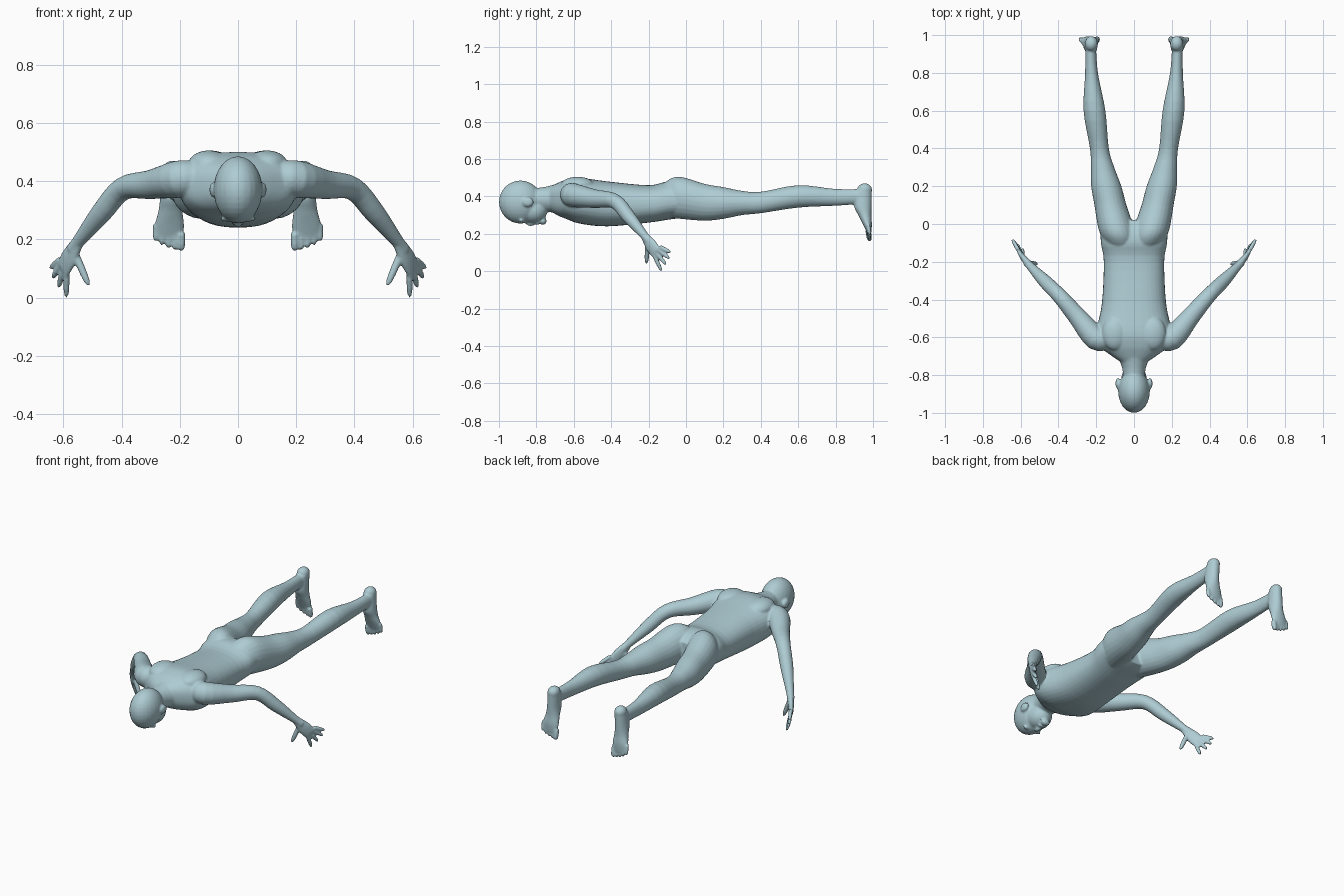
import bpy, bmesh, math
from mathutils import Vector, Matrix

cube = bpy.data.objects.get("Cube")
if cube:
    bpy.data.objects.remove(cube)

bm = bmesh.new()
X, Y, Z = Vector((1, 0, 0)), Vector((0, 1, 0)), Vector((0, 0, 1))


def spline(rows, steps=4):
    """Catmull-Rom interpolation through rows of numbers."""
    out = []
    for i in range(len(rows) - 1):
        before, start, end = rows[max(i - 1, 0)], rows[i], rows[i + 1]
        after = rows[min(i + 2, len(rows) - 1)]
        for k in range(steps):
            t = k / steps
            out.append([b + t / 2 * (c - a + t * (2*a - 5*b + 4*c - d + t * (3*(b - c) + d - a)))
                        for a, b, c, d in zip(before, start, end, after)])
    return out + [rows[-1]]


def loft(rows, wide, axis=None, mirror=1, power=2, segments=24):
    """Closed skin over rows of x, y, z, half width, half depth."""
    rows = spline(rows)
    rings = []
    for i, (x, y, z, width, depth) in enumerate(rows):
        following, previous = rows[min(i + 1, len(rows) - 1)], rows[max(i - 1, 0)]
        along = axis or (Vector(following[:3]) - Vector(previous[:3])).normalized()
        u = (wide - along * wide.dot(along)).normalized()
        v = along.cross(u)
        ring = []
        for k in range(segments):
            angle = math.tau * k / segments
            c, s = math.cos(angle), math.sin(angle)
            p = Vector((x, y, z)) + u * width * math.copysign(abs(c) ** (2 / power), c)
            p += v * depth * math.copysign(abs(s) ** (2 / power), s)
            ring.append(bm.verts.new((p.x * mirror, p.y, p.z)))
        rings.append(ring)
    for ring, other in zip(rings, rings[1:]):
        for k in range(segments):
            n = (k + 1) % segments
            bm.faces.new((ring[k], ring[n], other[n], other[k]))
    bm.faces.new(rings[0])
    bm.faces.new(rings[-1])


def ball(x, y, z, size, mirror=1):
    place = Matrix.Translation((x * mirror, y, z)) @ Matrix.Diagonal((*size, 1))
    bmesh.ops.create_uvsphere(bm, u_segments=24, v_segments=16, radius=1, matrix=place)


def slab(rows, centre=lambda y: 0):
    """Turn rows of y, half width, bottom, top into loft rows."""
    return [(centre(y), y, (low + high) / 2, width, (high - low) / 2)
            for y, width, low, high in rows]


def digit(base, tip, radius, mirror):
    """Finger or toe with a rounded end."""
    rows = []
    for t in (0, .5, .8, .95, 1):
        r = radius * max(math.sqrt(1 - t ** 6), .2)
        rows.append((*base.lerp(tip, t), r, r))
    loft(rows, X + Y, mirror=mirror, segments=12)


def leg_centre(y):
    return .23 - .13 * (1 - y) ** 2


# Torso and neck
loft(slab([(-.73, .07, .33, .45), (-.69, .13, .3, .47), (-.64, .19, .28, .49),
           (-.57, .2, .255, .5), (-.42, .17, .24, .48), (-.2, .16, .26, .46),
           (-.1, .175, .275, .48), (-.03, .17, .285, .47), (.02, .1, .3, .44)]),
     X, Y, power=2.4, segments=36)
loft(slab([(-.86, .055, .34, .44), (-.76, .063, .32, .45), (-.68, .1, .31, .47)]), X, Y)

# Head, face down: skull, jaw, chin, lips and nose
ball(0, -.885, .37, (.084, .115, .115))
ball(0, -.82, .325, (.067, .08, .068))
ball(0, -.765, .268, (.027, .02, .02))
ball(0, -.795, .257, (.024, .01, .01))
ball(0, -.83, .257, (.014, .025, .016))

for side in (1, -1):
    # Ear, brow and shoulder blade
    ball(.085, -.845, .37, (.013, .03, .026), side)
    ball(.035, -.88, .27, (.026, .012, .01), side)
    ball(.1, -.58, .46, (.07, .09, .045), side)

    # Leg with buttock, knee and calf
    loft(slab([(-.15, .05, .33, .43), (-.1, .08, .29, .485), (-.03, .095, .28, .505),
               (.1, .085, .27, .467), (.2, .08, .28, .45), (.3, .062, .3, .43),
               (.4, .05, .31, .425), (.6, .058, .34, .46), (.8, .034, .35, .44),
               (.95, .028, .36, .44)], leg_centre), X, Y, side)

    # Heel and foot hanging down, with five toes
    ball(.226, .955, .435, (.034, .04, .035), side)
    loft([(.226, .95, .43, .034, .044), (.23, .945, .35, .037, .047), (.232, .956, .3, .041, .035),
          (.235, .97, .25, .05, .024), (.235, .98, .2, .045, .01)], X, Z, side)
    for i in range(5):
        tip = Vector((.195 + .022 * i, .983, .16 + .002 * i * i))
        digit(tip + Vector((0, -.01, .06)), tip, .011 if i else .015, side)

    # Arm from shoulder through elbow to wrist
    arm = [(.13, -.6, .41, .055), (.2, -.605, .407, .064), (.3, -.49, .388, .05),
           (.395, -.38, .374, .04), (.47, -.305, .29, .036), (.55, -.222, .19, .022),
           (.57, -.2, .165, .022)]
    loft([(*row, row[-1]) for row in arm], X - Y, mirror=side)

    # Palm
    across = Vector((.4, .5, .75))
    loft([(.55, -.222, .19, .023, .018), (.58, -.186, .137, .037, .017),
          (.6, -.16, .1, .036, .012)], across, mirror=side)

    # Fingers fanned from first to little, then the thumb
    for i in range(4):
        t = i / 3
        base = Vector((.589, -.172, .088)).lerp(Vector((.612, -.14, .13)), t)
        fan = math.sin(t * math.pi / 2)
        digit(base, Vector((.59 + .055 * fan, -.13 + .05 * fan, .1 * t)), .0115, side)
    digit(Vector((.557, -.205, .145)), Vector((.512, -.212, .04)), .0135, side)

bmesh.ops.recalc_face_normals(bm, faces=bm.faces)
mesh = bpy.data.meshes.new("body")
bm.to_mesh(mesh)
bm.free()

# Skin colour
skin = bpy.data.materials.new("pale blue grey")
skin.use_nodes = True
skin.diffuse_color = (.42, .6, .65, 1)
skin.node_tree.nodes["Principled BSDF"].inputs["Base Color"].default_value = skin.diffuse_color
mesh.materials.append(skin)

# Fuse the parts into one smooth skin
body = bpy.data.objects.new("body", mesh)
bpy.context.collection.objects.link(body)
fuse = body.modifiers.new("fuse", "REMESH")
fuse.mode = "VOXEL"
fuse.voxel_size = .006
fuse.use_smooth_shade = True
relax = body.modifiers.new("relax", "SMOOTH")
relax.factor = .5
relax.iterations = 4
